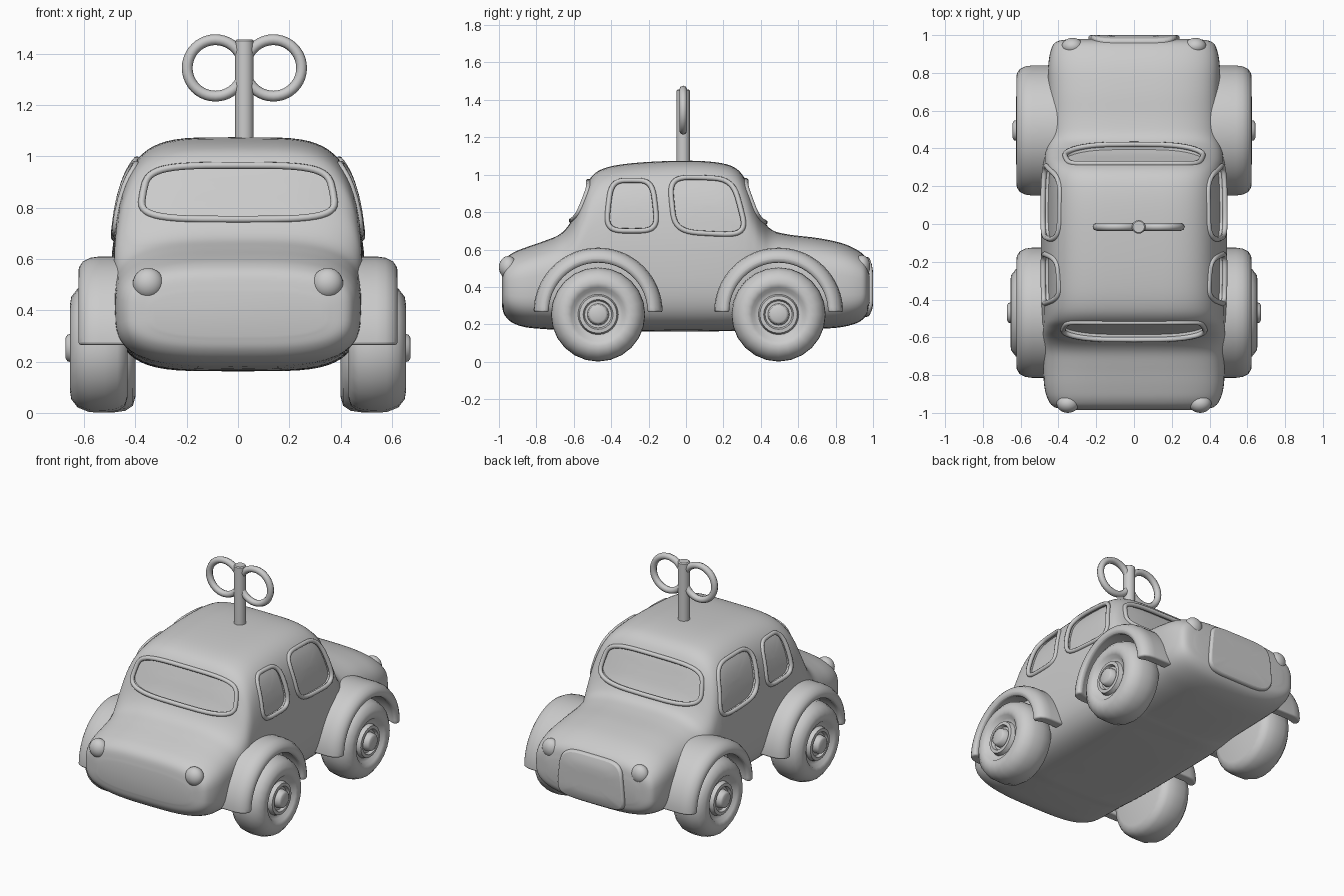
import bpy, bmesh, math
from mathutils import Vector
from mathutils.bvhtree import BVHTree

if "Cube" in bpy.data.objects:
    bpy.data.objects.remove(bpy.data.objects["Cube"])

grey = bpy.data.materials.new("plain_grey")
grey.use_nodes = True
colour = (0.6, 0.6, 0.6, 1)
grey.diffuse_color = colour
grey.node_tree.nodes["Principled BSDF"].inputs["Base Color"].default_value = colour


def finish(bm, name, angle=40):
    bmesh.ops.recalc_face_normals(bm, faces=bm.faces[:])
    me = bpy.data.meshes.new(name)
    bm.to_mesh(me)
    bm.free()
    me.materials.append(grey)
    me.shade_smooth()
    me.set_sharp_from_angle(angle=math.radians(angle))
    ob = bpy.data.objects.new(name, me)
    bpy.context.collection.objects.link(ob)
    return ob


def skin(bm, rings, closed=False):
    """Join equal rings of points into a tube, capped unless closed."""
    vs = [[bm.verts.new(p) for p in ring] for ring in rings]
    n = len(vs[0])
    pairs = list(zip(vs, vs[1:])) + ([(vs[-1], vs[0])] if closed else [])
    for a, b in pairs:
        for i in range(n):
            j = (i + 1) % n
            bm.faces.new((a[i], a[j], b[j], b[i]))
    if not closed:
        bm.faces.new(vs[0])
        bm.faces.new(vs[-1])


def squircle(count, n):
    """Unit rounded square."""
    for i in range(count):
        t = 2 * math.pi * i / count
        c, s = math.cos(t), math.sin(t)
        yield (math.copysign(abs(c) ** (2 / n), c), math.copysign(abs(s) ** (2 / n), s))


def spline(points, steps):
    """Smooth path through the points."""
    pts = [Vector(p) for p in points]
    pts = [2 * pts[0] - pts[1]] + pts + [2 * pts[-1] - pts[-2]]
    for a, b, c, d in zip(pts, pts[1:], pts[2:], pts[3:]):
        for k in range(steps):
            t = k / steps
            yield 0.5 * (2 * b + (c - a) * t + (2 * a - 5 * b + 4 * c - d) * t * t
                         + (3 * b - a - 3 * c + d) * t ** 3)
    yield pts[-2]


# Body stations: y, bottom, top, half width
stations = [
    (-.985, .30, .47, .34), (-.97, .25, .54, .42), (-.93, .21, .58, .455),
    (-.86, .185, .61, .475), (-.76, .175, .645, .48), (-.67, .17, .685, .48),
    (-.61, .168, .76, .482), (-.555, .165, .89, .485), (-.505, .165, .99, .487),
    (-.42, .165, 1.04, .49), (-.25, .163, 1.065, .492), (0, .162, 1.075, .493),
    (.17, .163, 1.065, .49), (.265, .165, 1.035, .485), (.32, .165, .97, .48),
    (.365, .165, .865, .472), (.41, .167, .765, .463), (.46, .168, .705, .457),
    (.55, .17, .68, .455), (.7, .175, .662, .455), (.83, .185, .635, .455),
    (.92, .21, .595, .44), (.965, .25, .55, .41), (.98, .30, .48, .33)]


def section(y, low, top, w):
    mid, h = (low + top) / 2, (top - low) / 2
    n = 3.2 + 1.3 * min(1, max(0, (top - .65) / .4))
    ring = []
    for u, v in squircle(64, n):
        z = mid + h * v
        lean = max(0, (z - .6) / .47) ** 1.3
        ring.append((w * u * (1 - .14 * lean), y, z))
    return ring


def vec4(s):
    return Vector(s)


bm = bmesh.new()
skin(bm, [section(*s) for s in spline(stations, 5)])
bmesh.ops.recalc_face_normals(bm, faces=bm.faces[:])
surface = BVHTree.FromBMesh(bm)
body = finish(bm, "car_body")


def project(corners, direction, u, v):
    """Map a unit square onto the body, seen along the direction."""
    d = Vector(direction)
    bl, br, tr, tl = [Vector(c) for c in corners]
    s, t = (u + 1) / 2, (v + 1) / 2
    a, z = (bl.lerp(br, s)).lerp(tl.lerp(tr, s), t)
    start = Vector((0, a, z)) if d.x else Vector((a, 0, z))
    hit = surface.ray_cast(start - 2 * d, d)[0]
    return hit if hit else start


def patch(name, corners, direction, inward, outward, n=4):
    """Solid rounded plate that follows the body surface."""
    d = Vector(direction)
    outline = list(squircle(48, n))
    scales = (.02, .25, .5, .75, 1)
    base = [[project(corners, d, u * s, v * s) for u, v in outline] for s in scales]
    bm = bmesh.new()
    skin(bm, [[p + d * inward for p in r] for r in base]
         + [[p - d * outward for p in r] for r in reversed(base)])
    return finish(bm, name), base[-1]


def tube(name, points, radius):
    """Closed round bead along the points."""
    rings = []
    centre = sum(points, Vector()) / len(points)
    for i, p in enumerate(points):
        along = (points[(i + 1) % len(points)] - points[i - 1]).normalized()
        out = (p - centre)
        out = (out - along * out.dot(along)).normalized()
        side = along.cross(out)
        rings.append([p + radius * (math.cos(k * math.pi / 4) * out
                                    + math.sin(k * math.pi / 4) * side) for k in range(8)])
    bm = bmesh.new()
    skin(bm, rings, closed=True)
    return finish(bm, name, 80)


# Recessed windows with raised rims
front_side = [(-.43, .70), (-.15, .70), (-.18, .97), (-.40, .97)]
rear_side = [(-.06, .695), (.33, .675), (.25, .98), (-.09, .99)]
windows = [
    ("windshield", [(-.39, .755), (.39, .755), (.35, .965), (-.35, .965)], (0, 1, 0)),
    ("rear_window", [(-.38, .745), (.38, .745), (.34, .97), (-.34, .97)], (0, -1, 0))]
for side, sx in (("left", 1), ("right", -1)):
    windows.append((side + "_front_window", front_side, (-sx, 0, 0)))
    windows.append((side + "_rear_window", rear_side, (-sx, 0, 0)))
cutters = []
for name, corners, direction in windows:
    cutter, edge = patch(name + "_cutter", corners, direction, .028, .1)
    cutter.hide_render = True
    cutters.append(cutter)
    mod = body.modifiers.new(name, "BOOLEAN")
    mod.operation = "DIFFERENCE"
    mod.solver = "EXACT"
    mod.object = cutter
    tube(name + "_rim", edge, .014)
bpy.context.view_layer.update()
cut = bpy.data.meshes.new_from_object(body.evaluated_get(bpy.context.evaluated_depsgraph_get()))
body.modifiers.clear()
body.data = cut
cut.shade_smooth()
cut.set_sharp_from_angle(angle=math.radians(40))
for cutter in cutters:
    bpy.data.objects.remove(cutter)

# Raised panel on the tail
panel, _ = patch("tail_panel", [(-.25, .24), (.25, .24), (.22, .56), (-.22, .56)],
                 (0, -1, 0), .03, .02, 5)
bevel = panel.modifiers.new("soft_edge", "BEVEL")
bevel.width, bevel.segments = .012, 3

# Wheel half profile: distance out, radius
wheel = [(.43, .001), (.43, .19), (.44, .225), (.47, .245), (.52, .252), (.58, .25),
         (.625, .232), (.65, .2), (.655, .17), (.648, .145), (.625, .13), (.622, .108),
         (.648, .1), (.65, .08), (.632, .072), (.632, .058), (.665, .052), (.672, .04), (.672, .001)]


def make_wheel(name, sx, y, shift):
    bm = bmesh.new()
    skin(bm, [[(sx * (x + shift), y + r * math.cos(k * math.pi / 12),
                .253 + r * math.sin(k * math.pi / 12)) for k in range(24)] for x, r in wheel])
    finish(bm, name, 50)


def make_fender(name, sx, y):
    # Arch section: flat inside the body, rounded at the outer lip
    bm = bmesh.new()
    shape = [(.34, .28), (.34, .345), (.54, .345), (.575, .34), (.605, .325),
             (.622, .30), (.622, .275), (.605, .262), (.58, .27), (.55, .28)]
    rings = []
    for k in range(33):
        t = math.pi * k / 32
        rings.append([(sx * x, y + r * math.cos(t), .265 + r * math.sin(t)) for x, r in shape])
    skin(bm, rings)
    ob = finish(bm, name, 50)
    mod = ob.modifiers.new("soft_edge", "BEVEL")
    mod.width, mod.segments = .015, 3


def ball(name, place, size):
    bm = bmesh.new()
    bmesh.ops.create_uvsphere(bm, u_segments=24, v_segments=16, radius=1)
    bmesh.ops.scale(bm, vec=size, verts=bm.verts)
    bmesh.ops.translate(bm, vec=place, verts=bm.verts)
    finish(bm, name, 80)


for side, sx in (("left", 1), ("right", -1)):
    for end, y, shift in (("front", -.47, 0), ("rear", .495, -.03)):
        make_wheel(f"{side}_{end}_wheel", sx, y, shift)
        make_fender(f"{side}_{end}_fender", sx, y)
    ball(side + "_headlight", (sx * .35, -.95, .505), (.06, .05, .06))
    ball(side + "_tail_light", (sx * .325, .94, .51), (.058, .045, .06))

# Wind-up key
bm = bmesh.new()
skin(bm, [[(.025 + r * math.cos(k * math.pi / 12), -.015 + r * math.sin(k * math.pi / 12), z)
           for k in range(24)] for z, r in ((1.02, .036), (1.45, .036), (1.456, .03))])
finish(bm, "key_shaft")
for side, x in (("left", .138), ("right", -.088)):
    ring = [Vector((x + .11 * math.cos(k * math.pi / 20), -.015, 1.345 + .11 * math.sin(k * math.pi / 20)))
            for k in range(40)]
    tube(side + "_key_ring", ring, .021)
